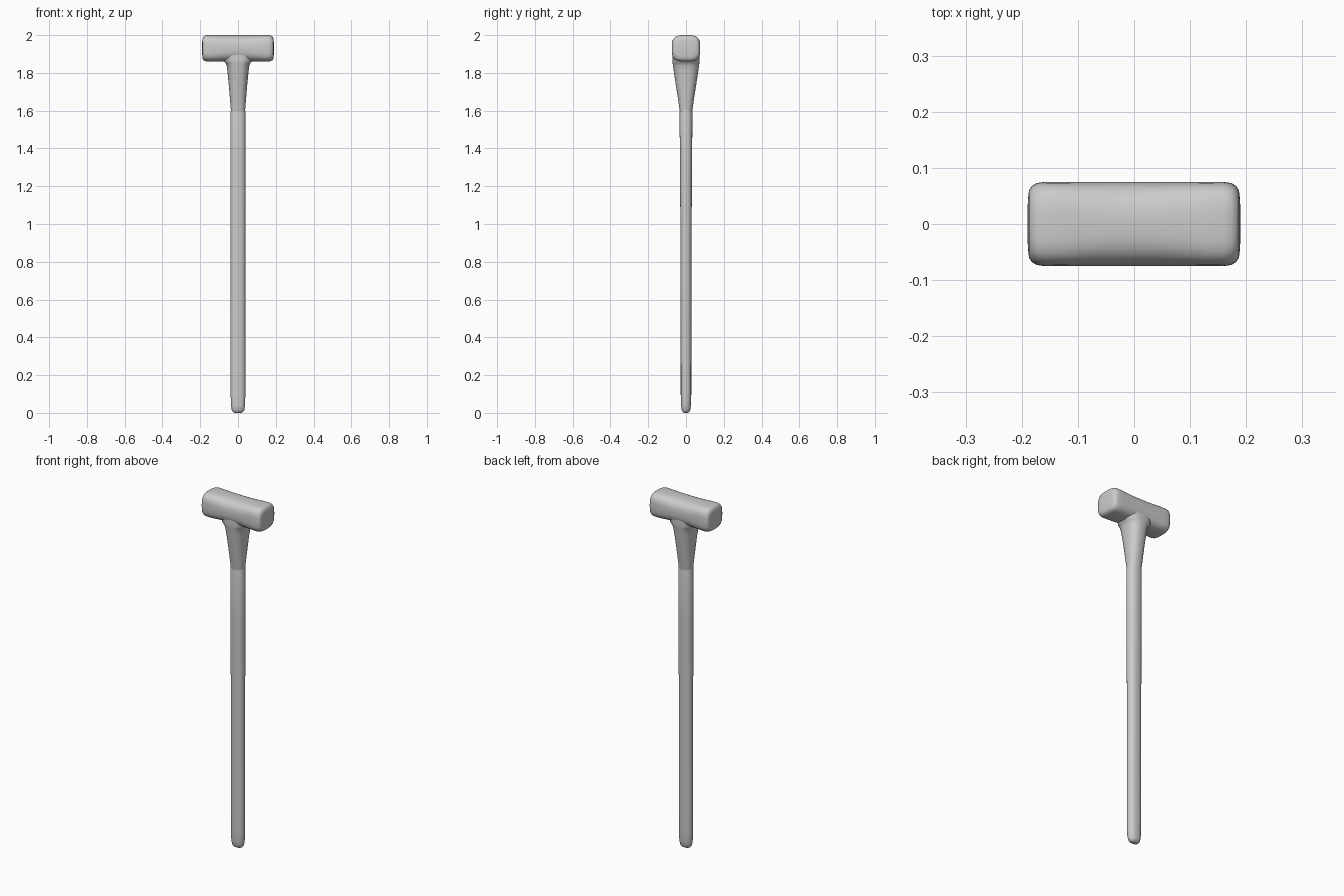
import bpy, bmesh, math
from mathutils import Vector

if "Cube" in bpy.data.objects:
    bpy.data.objects.remove(bpy.data.objects["Cube"])


def ring(a, b, n, count=40):
    """Superellipse outline with half sizes a, b and squareness n."""
    pts = []
    for i in range(count):
        t = 2 * math.pi * i / count
        c, s = math.cos(t), math.sin(t)
        pts.append((math.copysign(a * abs(c) ** (2 / n), c),
                    math.copysign(b * abs(s) ** (2 / n), s)))
    return pts


def loft(name, sections, place):
    """Skin sections (position, half a, half b, squareness) into a closed solid."""
    bm = bmesh.new()
    rings = [[bm.verts.new(place(u, v, pos)) for u, v in ring(a, b, n)]
             for pos, a, b, n in sections]
    for lo, hi in zip(rings, rings[1:]):
        for i in range(len(lo)):
            j = (i + 1) % len(lo)
            bm.faces.new((lo[i], lo[j], hi[j], hi[i]))
    bm.faces.new(rings[0][::-1])
    bm.faces.new(rings[-1])
    bmesh.ops.recalc_face_normals(bm, faces=bm.faces)
    mesh = bpy.data.meshes.new(name)
    bm.to_mesh(mesh)
    bm.free()
    obj = bpy.data.objects.new(name, mesh)
    bpy.context.collection.objects.link(obj)
    bpy.ops.object.select_all(action='DESELECT')
    obj.select_set(True)
    bpy.context.view_layer.objects.active = obj
    bpy.ops.object.shade_smooth_by_angle(angle=math.radians(50))
    return obj


def upright(u, v, pos):
    return Vector((u, v, pos))


def sideways(u, v, pos):
    return Vector((pos, u, 1.93 + v))


# Long oval grip with a rounded butt
loft("handle", [
    (0.0, 0.018, 0.010, 2.3), (0.004, 0.026, 0.017, 2.3),
    (0.015, 0.033, 0.023, 2.3), (0.04, 0.037, 0.026, 2.3),
    (0.10, 0.039, 0.028, 2.3), (0.25, 0.039, 0.028, 2.3),
    (0.9, 0.039, 0.029, 2.3), (1.3, 0.040, 0.032, 2.3),
    (1.59, 0.040, 0.034, 2.3), (1.605, 0.037, 0.031, 2.3)], upright)

# Collar flaring from the grip into the head
loft("collar", [
    (1.59, 0.037, 0.032, 2.3), (1.62, 0.039, 0.036, 2.3),
    (1.68, 0.044, 0.045, 2.3), (1.75, 0.050, 0.056, 2.3),
    (1.81, 0.056, 0.065, 2.4), (1.84, 0.060, 0.069, 2.5),
    (1.853, 0.066, 0.071, 2.6), (1.863, 0.078, 0.072, 2.7),
    (1.90, 0.080, 0.070, 2.8)], upright)

# Head: squarish rounded ends, more strongly rounded waist
half = [(0.0, 0.075, 0.070, 2.6), (0.05, 0.075, 0.070, 2.65),
        (0.09, 0.075, 0.070, 2.9), (0.13, 0.075, 0.070, 3.3),
        (0.16, 0.075, 0.070, 3.4), (0.173, 0.073, 0.068, 3.3),
        (0.182, 0.068, 0.063, 3.2), (0.187, 0.060, 0.055, 3.0),
        (0.189, 0.045, 0.041, 2.8), (0.190, 0.020, 0.018, 2.5)]
mirrored = [(-x, a, b, n) for x, a, b, n in half[:0:-1]]
loft("hammer_head", mirrored + half, sideways)
